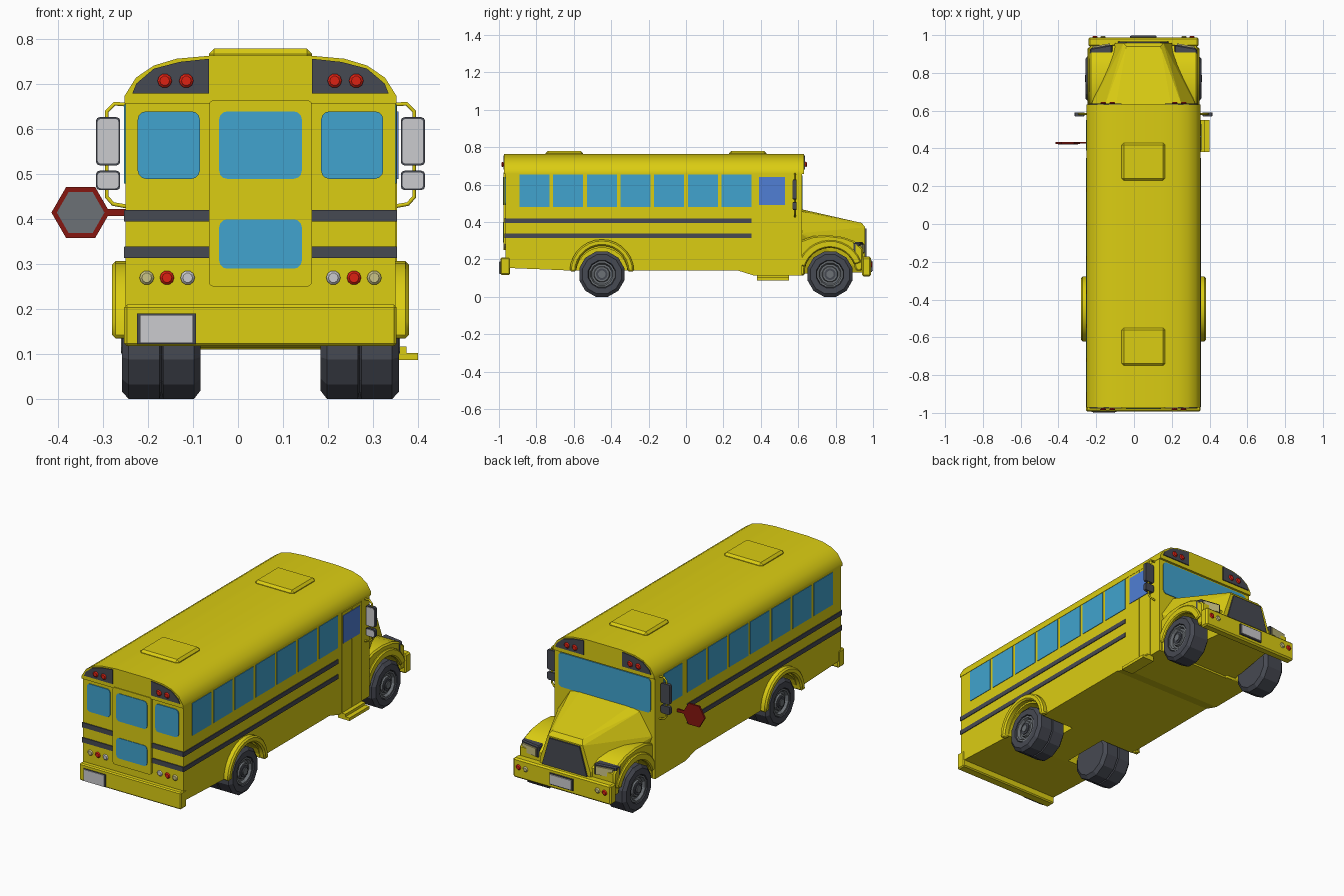
import bpy, bmesh, math
from math import sin, cos, pi, radians

if "Cube" in bpy.data.objects:
    bpy.data.objects.remove(bpy.data.objects["Cube"])

CX = 0.05  # centre line of the bus body


def material(name, r, g, b):
    m = bpy.data.materials.new(name)
    m.diffuse_color = (r, g, b, 1)
    m.use_nodes = True
    m.node_tree.nodes["Principled BSDF"].inputs["Base Color"].default_value = m.diffuse_color
    return m


YELLOW = material("bus yellow", 0.71, 0.61, 0.006)
GLASS = material("window blue", 0.052, 0.37, 0.62)
DOORGLASS = material("door window blue", 0.08, 0.21, 0.66)
DARK = material("dark grey", 0.062, 0.067, 0.085)
GREY = material("rim grey", 0.15, 0.165, 0.18)
LIGHT = material("light grey", 0.6, 0.6, 0.62)
RED = material("lamp red", 0.72, 0.015, 0.006)
SIGNRED = material("sign dark red", 0.24, 0.008, 0.005)
PALE = material("lamp cream", 0.6, 0.55, 0.24)


def finish(name, bm, mat, smooth=None, bevel=0):
    bmesh.ops.recalc_face_normals(bm, faces=bm.faces)
    me = bpy.data.meshes.new(name)
    bm.to_mesh(me)
    bm.free()
    me.materials.append(mat)
    ob = bpy.data.objects.new(name, me)
    bpy.context.collection.objects.link(ob)
    if smooth:
        for p in me.polygons:
            p.use_smooth = True
        me.set_sharp_from_angle(angle=radians(smooth))
    if bevel:
        b = ob.modifiers.new("bevel", 'BEVEL')
        b.width = bevel
        b.segments = 1
        b.limit_method = 'ANGLE'
        b.angle_limit = radians(50)
    return ob


def prism(name, pts, axis, a, b, mat, **kw):
    """Extrude a 2D outline along an axis: x takes (y,z), y takes (x,z), z takes (x,y)."""
    put = {'x': lambda p, t: (t, p[0], p[1]),
           'y': lambda p, t: (p[0], t, p[1]),
           'z': lambda p, t: (p[0], p[1], t)}[axis]
    bm = bmesh.new()
    lo = [bm.verts.new(put(p, a)) for p in pts]
    hi = [bm.verts.new(put(p, b)) for p in pts]
    bm.faces.new(lo)
    bm.faces.new(hi[::-1])
    n = len(pts)
    for i in range(n):
        j = (i + 1) % n
        bm.faces.new((lo[i], lo[j], hi[j], hi[i]))
    return finish(name, bm, mat, **kw)


def rect(u0, u1, v0, v1, r=0, n=3):
    if not r:
        return [(u0, v0), (u1, v0), (u1, v1), (u0, v1)]
    out = []
    for k, (u, v) in enumerate([(u1 - r, v1 - r), (u0 + r, v1 - r), (u0 + r, v0 + r), (u1 - r, v0 + r)]):
        out += arc(u, v, r, k * 90, k * 90 + 90, n)
    return out


def arc(u, v, r, a0, a1, n):
    return [(u + r * cos(radians(a0 + (a1 - a0) * i / n)),
             v + r * sin(radians(a0 + (a1 - a0) * i / n))) for i in range(n + 1)]


def circle(u, v, r, n):
    return arc(u, v, r, 0, 360, n)[:-1]


def box(name, x0, x1, y0, y1, z0, z1, mat, **kw):
    return prism(name, rect(min(x0, x1), max(x0, x1), y0, y1), 'z', z0, z1, mat, **kw)


def lathe(name, prof, x, s, y, z, mat, n=12):
    """Spin (radius, depth) points about an x-axis line; s is the outward side."""
    bm = bmesh.new()
    rings = [[bm.verts.new((x + s * d, y + r * cos((i + .5) * 2 * pi / n), z + r * sin((i + .5) * 2 * pi / n)))
              for i in range(n)] for r, d in prof]
    for a, b in zip(rings, rings[1:]):
        for i in range(n):
            j = (i + 1) % n
            bm.faces.new((a[i], a[j], b[j], b[i]))
    bm.faces.new(rings[0])
    bm.faces.new(rings[-1])
    return finish(name, bm, mat)


def lamp(name, x, z, y, d, mat, r=0.016):
    prism(name, circle(x, z, r, 10), 'y', y, y + d * 0.01, mat, bevel=0.005)


# Main body and roof
body = prism("body", [(-.965, .66), (-.965, .155), (-.6, .14), (.28, .14), (.36, .115), (.62, .115), (.62, .66)],
             'x', CX - .3, CX + .3, YELLOW)
half = [(.302, .658), (.302, .675), (.277, .715), (.237, .742), (.187, .757), (.1, .765)]
prism("roof", [(CX + x, z) for x, z in half] + [(CX - x, z) for x, z in half[::-1]],
      'y', -.972, .632, YELLOW, smooth=40)
for y in (-.65, .33):
    prism("roof_hatch", rect(CX - .115, CX + .115, y - .1, y + .1), 'z', .75, .78, YELLOW, bevel=.012)

# Rear door, windows and plate
prism("rear_door", rect(CX - .115, CX + .115, .25, .665, .012), 'y', -.976, -.96, YELLOW)
prism("rear_door_upper_window", rect(CX - .092, CX + .092, .49, .64, .018), 'y', -.979, -.975, GLASS)
prism("rear_door_lower_window", rect(CX - .092, CX + .092, .29, .40, .018), 'y', -.979, -.975, GLASS)
prism("rear_plate_frame", rect(-.225, -.093, .123, .19), 'y', -.996, -.985, DARK)
prism("rear_plate", rect(-.218, -.1, .125, .187), 'y', -1.0, -.995, LIGHT)
box("rear_bumper", CX - .303, CX + .303, -.992, -.94, .118, .21, YELLOW, bevel=.006)

panel = [(.115, .68), (.285, .68), (.276, .702), (.237, .735), (.18, .75), (.115, .757)]
for s in (-1, 1):
    X = lambda v: CX + s * v
    # Rear side windows, stripes and lamps
    prism("rear_window", rect(min(X(.135), X(.273)), max(X(.135), X(.273)), .49, .64, .018),
          'y', -.97, -.962, GLASS)
    for z in (.395, .314):
        box("rear_stripe", X(.115), X(.302), -.97, -.962, z, z + .026, DARK)
        box("side_stripe", X(.299), X(.304), -.968, .35, z, z + .024, DARK)
    for v, m in ((.162, LIGHT), (.208, RED), (.253, PALE)):
        lamp("rear_lamp", X(v), .27, -.964, -1, m)
    # Warning lamp panels at both ends of the roof
    for y, d in ((-.972, -1), (.632, 1)):
        prism("warning_lamp_panel", [(X(x), z) for x, z in panel], 'y', y - d * .003, y + d * .005, DARK)
        for v in (.165, .213):
            lamp("warning_lamp", X(v), .708, y + d * .004, d, RED)
    # Passenger windows
    for i in range(7):
        y = -.89 + i * .18
        box("side_window", X(.298), X(.303), y, y + .16, .48, .655, GLASS)

    # Wheels with stepped rims
    for y, w, nm in ((-.45, .175, "rear"), (.77, .12, "front")):
        x, z = X(.308), .121
        groove = [(.125, -w / 2 - .004), (.108, -w / 2), (.125, -w / 2 + .004)] if nm == "rear" else []
        lathe(nm + "_tire", [(.07, -w), (.105, -w), (.125, -w + .015)] + groove +
              [(.125, -.015), (.108, 0), (.076, 0), (.07, -.025)], x, s, y, z, DARK)
        lathe(nm + "_rim", [(.072, -.03), (.072, -.004), (.062, -.004), (.055, -.018), (.044, -.018),
                            (.04, -.008), (.03, -.008)], x, s, y, z, GREY)
        lathe(nm + "_hub_ring", [(.031, -.01), (.031, -.003), (.026, -.003)], x, s, y, z, DARK)
        lathe(nm + "_hub", [(.02, -.01), (.02, .002), (.012, .002)], x, s, y, z, GREY)

    # Rear wheel arch and the well cut for it
    arch = arc(-.45, .135, .172, 0, 180, 14) + arc(-.45, .135, .138, 180, 0, 14)
    prism("rear_fender", arch, 'x', X(.29), X(.33), YELLOW, smooth=35, bevel=.008)
    well = prism("wheel_well_cutter", circle(-.45, .125, .138, 24), 'x', X(.1), X(.4), YELLOW)
    well.hide_render = True
    well.hide_set(True)
    cut = body.modifiers.new("wheel well", 'BOOLEAN')
    cut.object = well
    cut.operation = 'DIFFERENCE'
    cut.solver = 'EXACT'

    # Front fender and its lip
    fender = [(.61, .115), (.61, .30), (.68, .325), (.76, .33), (.84, .32), (.9, .298), (.945, .26), (.945, .14),
              (.905, .14)] + arc(.77, .125, .137, 10, 170, 12) + [(.635, .115)]
    prism("front_fender", fender, 'x', X(.14), X(.285), YELLOW, smooth=35, bevel=.012)
    lip = arc(.77, .125, .178, 20, 165, 12) + arc(.77, .125, .138, 165, 20, 12)
    prism("front_fender_lip", lip, 'x', X(.27), X(.296), YELLOW, smooth=35, bevel=.006)

    # Headlights and bumper lamps
    light = [(X(.165), .95), (X(.282), .93), (X(.287), .89), (X(.165), .89)]
    prism("headlight_housing", light, 'z', .228, .292, DARK, bevel=.006)
    lens = [(X(.178), .956), (X(.27), .940), (X(.27), .932), (X(.178), .948)]
    prism("headlight_lens", lens, 'z', .237, .28, PALE)
    lamp("bumper_lamp", X(.215), .172, .985, 1, PALE, .015)
    lamp("bumper_signal", X(.257), .172, .985, 1, RED, .015)

    # Side mirrors on a tube bracket
    cu = bpy.data.curves.new("mirror_bracket", 'CURVE')
    cu.dimensions = '3D'
    cu.bevel_depth = .005
    cu.bevel_resolution = 1
    sp = cu.splines.new('POLY')
    path = [(.295, .655), (.325, .657), (.342, .64), (.342, .45), (.328, .434), (.295, .428)]
    sp.points.add(len(path) - 1)
    for p, (x, z) in zip(sp.points, path):
        p.co = (X(x), .582, z, 1)
    cu.materials.append(YELLOW)
    bpy.context.collection.objects.link(bpy.data.objects.new("mirror_bracket", cu))
    for z0, z1 in ((.52, .627), (.465, .508)):
        a, b = sorted((X(.312), X(.366)))
        prism("mirror_frame", rect(a, b, z0, z1, .008, 2), 'y', .572, .59, DARK)
        prism("mirror_glass", rect(a + .004, b - .004, z0 + .004, z1 - .004, .006, 2), 'y', .569, .573, LIGHT)

# Tapered hood
bm = bmesh.new()
for s in (-1, 1):
    for x, y, z in ((.15, .61, .47), (.21, .61, .458), (.285, .61, .34), (.2, .61, .125),
                    (.09, .94, .395), (.105, .958, .372), (.15, .958, .24), (.15, .958, .13)):
        bm.verts.new((CX + s * x, y, z))
bmesh.ops.convex_hull(bm, input=bm.verts)
bmesh.ops.dissolve_limit(bm, angle_limit=radians(2), verts=bm.verts, edges=bm.edges)
finish("hood", bm, YELLOW)

# Front end: grille, bumper, plate and windshield
prism("grille", [(CX - .09, .365), (CX + .09, .365), (CX + .135, .21), (CX - .135, .21)], 'y', .955, .966, DARK)
box("front_bumper", CX - .292, CX + .292, .94, .988, .11, .215, YELLOW, bevel=.008)
prism("front_plate_frame", rect(CX - .07, CX + .07, .132, .194), 'y', .985, .994, DARK)
prism("front_plate", rect(CX - .064, CX + .064, .137, .189), 'y', .993, 1.0, LIGHT)
prism("windshield", rect(CX - .275, CX + .275, .465, .65, .02), 'y', .617, .624, GLASS)

# Entrance door with steps, and the driver window opposite
for y0, y1 in ((.382, .461), (.465, .55)):
    box("entrance_door_leaf", .345, .354, y0, y1, .118, .655, YELLOW)
box("entrance_door_window", .35, .357, .39, .53, .49, .64, DOORGLASS)
box("upper_step", .33, .375, .38, .55, .1, .117, YELLOW)
box("lower_step", .33, .40, .38, .55, .087, .103, YELLOW)
box("driver_window", -.253, -.248, .39, .55, .48, .655, GLASS)

# Stop sign on its arm
prism("stop_sign", circle(-.35, .415, .065, 6), 'y', .424, .434, SIGNRED)
prism("stop_sign_back", circle(-.35, .415, .053, 6), 'y', .421, .425, GREY)
box("stop_sign_arm", -.29, -.245, .425, .433, .407, .423, SIGNRED)
